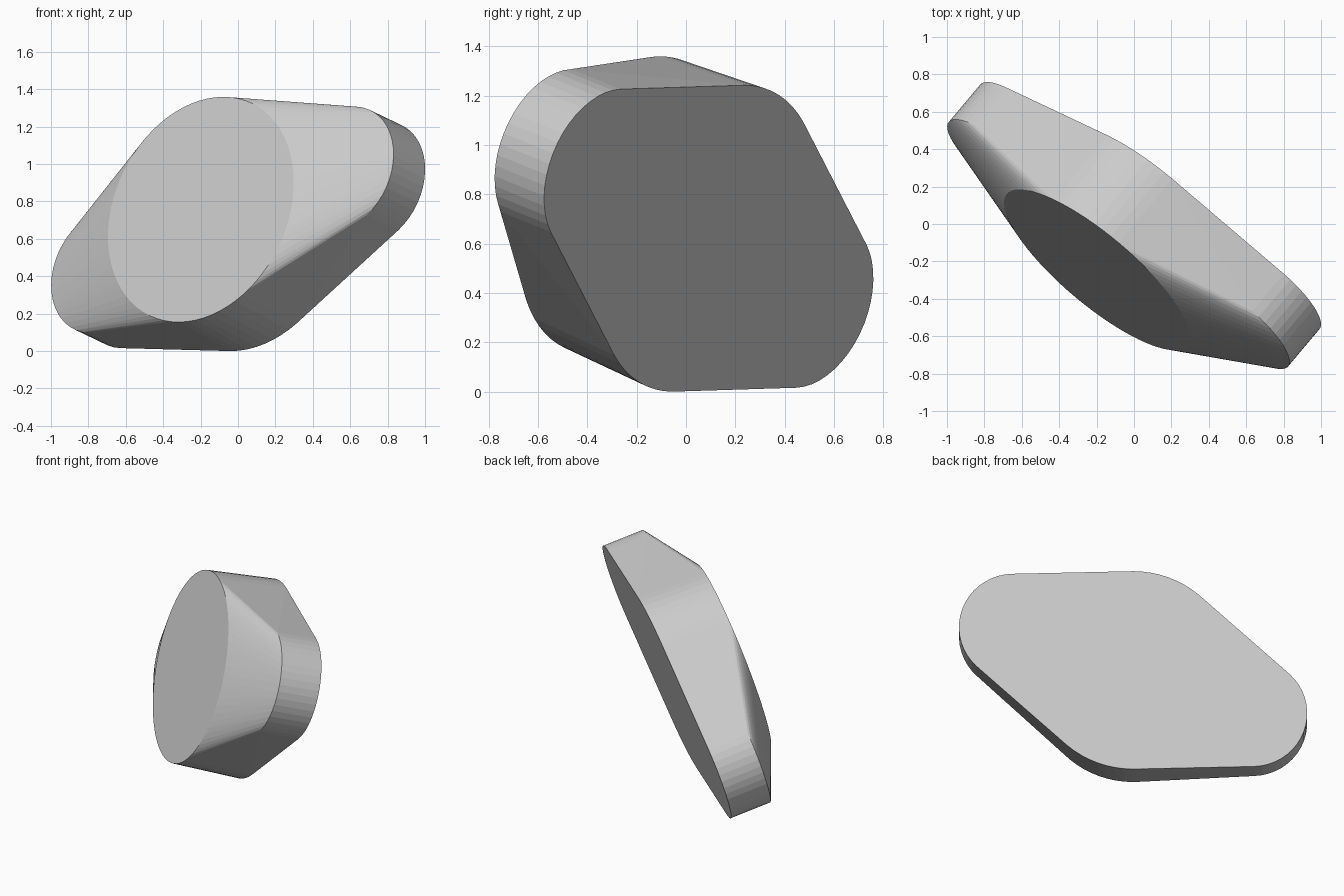
import bpy, bmesh, math
from mathutils import Vector, Matrix

if "Cube" in bpy.data.objects:
    bpy.data.objects.remove(bpy.data.objects["Cube"])

# Tilted local frame: normal of the front boss, and the long axis through the ears
n = Vector((-0.615, -0.731, 0.295)).normalized()
u = Vector((-0.639, 0.429, -0.271))
u = (u - n * u.dot(n)).normalized()
v = n.cross(u)
origin = Vector((0.085, 0.092, 0.621))   # middle of the flat back face

BOSS_BACK_R, BOSS_FRONT_R, BOSS_H = 0.65, 0.63, 0.461
EAR_R, EAR_H, EAR_OFFSET = 0.35, 0.274, 0.816

grey = bpy.data.materials.new("plain_grey")
grey.diffuse_color = (0.6, 0.6, 0.6, 1)
grey.use_nodes = True
grey.node_tree.nodes["Principled BSDF"].inputs["Base Color"].default_value = grey.diffuse_color

bm = bmesh.new()


def ring(offset, height, radius, count):
    """Circle of points in the tilted frame."""
    for i in range(count):
        a = 2 * math.pi * i / count
        bm.verts.new(origin + u * (offset + radius * math.cos(a))
                     + v * (radius * math.sin(a)) + n * height)


# Central boss
ring(0, 0, BOSS_BACK_R, 72)
ring(0, BOSS_H, BOSS_FRONT_R, 72)
# Two thinner rounded ears
for side in (-1, 1):
    for h in (0, EAR_H):
        ring(side * EAR_OFFSET, h, EAR_R, 48)

# Skin wrapped tightly around boss and ears
result = bmesh.ops.convex_hull(bm, input=bm.verts)
loose = [v_ for v_ in bm.verts if not v_.link_faces]
bmesh.ops.delete(bm, geom=loose, context='VERTS')
bmesh.ops.dissolve_limit(bm, angle_limit=math.radians(0.3),
                         verts=bm.verts, edges=bm.edges)
bmesh.ops.recalc_face_normals(bm, faces=bm.faces)

# Stand it on the ground
low = min(p.co.z for p in bm.verts)
bmesh.ops.translate(bm, verts=bm.verts, vec=(0, 0, -low))

mesh = bpy.data.meshes.new("flanged_body")
bm.to_mesh(mesh)
bm.free()
mesh.materials.append(grey)
body = bpy.data.objects.new("flanged_body", mesh)
bpy.context.collection.objects.link(body)
